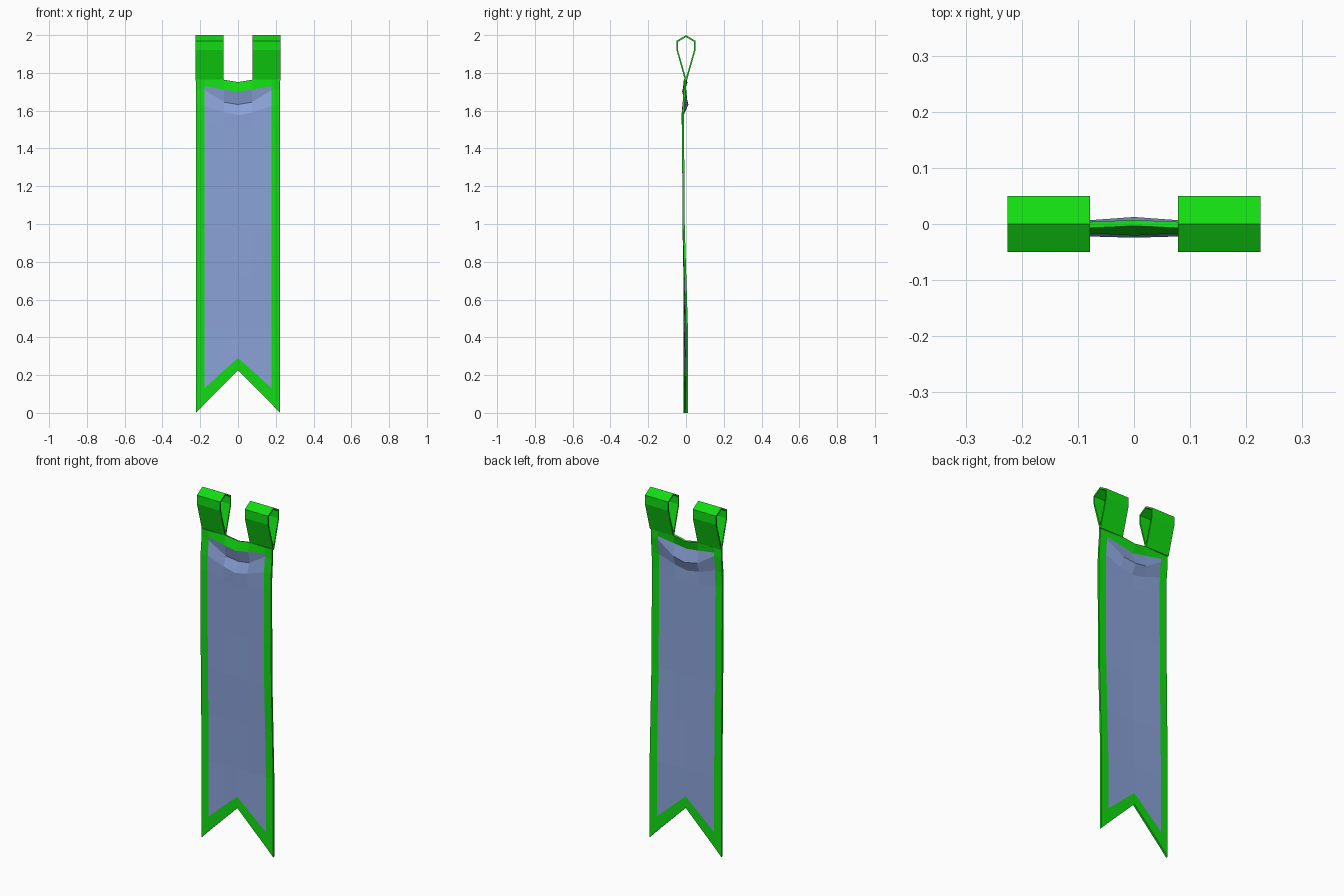
import bpy, bmesh

cube = bpy.data.objects.get("Cube")
if cube:
    bpy.data.objects.remove(cube)


def material(name, color):
    m = bpy.data.materials.new(name)
    m.use_nodes = True
    m.diffuse_color = color
    m.node_tree.nodes["Principled BSDF"].inputs["Base Color"].default_value = color
    return m


green = material("bright green", (0.006, 0.72, 0.006, 1))
blue = material("dusty blue", (0.26, 0.37, 0.70, 1))


def make_object(name, bm, mats):
    mesh = bpy.data.meshes.new(name)
    bm.to_mesh(mesh)
    bm.free()
    for m in mats:
        mesh.materials.append(m)
    obj = bpy.data.objects.new(name, mesh)
    bpy.context.collection.objects.link(obj)
    return obj


# Cloth rows: heights at centre, fold, hem and outer edge; depth at centre and edge; twist
HALF = (0, 0.075, 0.178, 0.223)
ROWS = [
    ((1.75, 1.763, 1.765, 1.767), 0.002, -0.006, 0),
    ((1.70, 1.712, 1.73, 1.73), -0.015, -0.006, 0),
    ((1.632, 1.645, 1.71, 1.71), 0.007, -0.006, 0),
    ((1.575, 1.59, 1.625, 1.625), -0.019, -0.014, 0),
    ((1.50, 1.51, 1.54, 1.54), -0.016, -0.016, 0),
    ((1.22,) * 4, -0.014, -0.014, 0),
    ((0.98,) * 4, -0.013, -0.012, 0),
    ((0.72,) * 4, -0.008, -0.006, 0.01),
    ((0.45,) * 4, -0.003, -0.001, 0.025),
    ((0.29, 0.224, 0.13, 0.09), -0.002, -0.001, 0.025),
    ((0.225, 0.15, 0.047, 0), -0.002, -0.001, 0.025),
]
bm = bmesh.new()
columns = [-3, -2, -1, 0, 1, 2, 3]
grid = []
for heights, mid, edge, twist in ROWS:
    row = []
    for c in columns:
        x = HALF[abs(c)] * (1 if c > 0 else -1)
        t = min(abs(x) / HALF[2], 1)
        row.append(bm.verts.new((x, mid + (edge - mid) * t + twist * x, heights[abs(c)])))
    grid.append(row)
last_row, last_col = len(ROWS) - 2, len(columns) - 2
for r in range(last_row + 1):
    for c in range(last_col + 1):
        f = bm.faces.new((grid[r][c], grid[r + 1][c], grid[r + 1][c + 1], grid[r][c + 1]))
        # Outer ring of faces is the hem
        f.material_index = 0 if r in (0, last_row) or c in (0, last_col) else 1
cloth = make_object("banner_cloth", bm, (green, blue))
thick = cloth.modifiers.new("thickness", "SOLIDIFY")
thick.thickness = 0.011
thick.offset = 0

# Hanging loops: a hollow teardrop band, extruded sideways
OUTER = [(0, 2), (0.05, 1.97), (0.05, 1.92), (0.005, 1.76)]
INNER = [(0, 1.99), (0.043, 1.964), (0.043, 1.922), (0.001, 1.775)]


def closed(half):
    return half + [(-y, z) for y, z in reversed(half[1:])]


def hanging_loop(name, x0, x1):
    bm = bmesh.new()
    rings = [[bm.verts.new((x, y, z)) for y, z in closed(p)]
             for p, x in ((OUTER, x0), (OUTER, x1), (INNER, x1), (INNER, x0))]
    n = len(rings[0])
    for k in range(4):
        a, b = rings[k], rings[(k + 1) % 4]
        for i in range(n):
            j = (i + 1) % n
            bm.faces.new((a[i], a[j], b[j], b[i]))
    bmesh.ops.recalc_face_normals(bm, faces=bm.faces)
    return make_object(name, bm, (green,))


hanging_loop("left_hanging_loop", 0.078, 0.225)
hanging_loop("right_hanging_loop", -0.225, -0.078)
